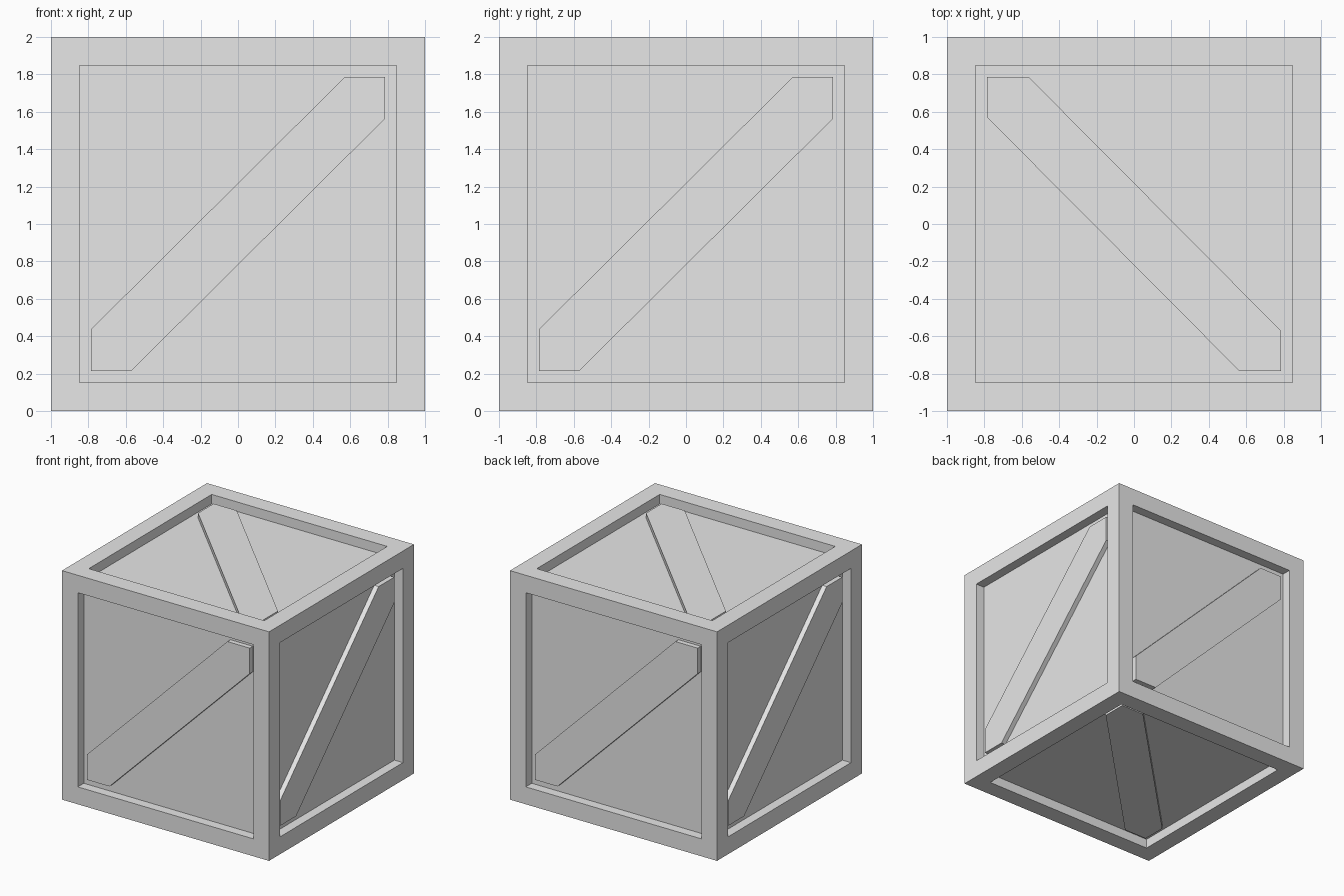
import bpy, bmesh
from mathutils import Vector

cube = bpy.data.objects.get("Cube")
if cube:
    bpy.data.objects.remove(cube)

OPEN = 0.785          # half width of each framed opening
PANEL_DEPTH = 0.083   # how far the panels sit behind the frame
BRACE_DEPTH = 0.04    # how far the brace fronts sit behind the frame
CENTRE = Vector((0, 0, 1))

grey = bpy.data.materials.new("plain grey")
grey.use_nodes = True
grey.diffuse_color = (0.8, 0.8, 0.8, 1)
grey.node_tree.nodes["Principled BSDF"].inputs["Base Color"].default_value = (0.8, 0.8, 0.8, 1)


def add_object(name, bm):
    bmesh.ops.recalc_face_normals(bm, faces=bm.faces)
    mesh = bpy.data.meshes.new(name)
    bm.to_mesh(mesh)
    bm.free()
    mesh.materials.append(grey)
    obj = bpy.data.objects.new(name, mesh)
    obj.location = CENTRE
    bpy.context.collection.objects.link(obj)
    return obj


# Crate body: a cube with a square recess in every side
bm = bmesh.new()
bmesh.ops.create_cube(bm, size=2)
panels = bm.faces[:]
bmesh.ops.inset_individual(bm, faces=panels, thickness=1 - OPEN)
bmesh.ops.inset_individual(bm, faces=panels, thickness=0, depth=-PANEL_DEPTH)
add_object("crate_body", bm)


# Diagonal brace: a plank trimmed to the corners of the opening
def add_brace(name, u, v):
    u, v = Vector(u), Vector(v)
    n = u.cross(v)
    a, b = 0.57, 0.562
    half = [(-OPEN, -b), (-OPEN, -OPEN), (-a, -OPEN)]
    outline = half + [(-p, -q) for p, q in half]
    bm = bmesh.new()
    back = bm.faces.new([bm.verts.new(u * p + v * q + n * (1 - PANEL_DEPTH))
                         for p, q in outline])
    front = bmesh.ops.extrude_face_region(bm, geom=[back], use_keep_orig=True)["geom"]
    bmesh.ops.translate(bm, vec=n * (PANEL_DEPTH - BRACE_DEPTH),
                        verts=[g for g in front if isinstance(g, bmesh.types.BMVert)])
    add_object(name, bm)


X, Y, Z = Vector((1, 0, 0)), Vector((0, 1, 0)), Vector((0, 0, 1))
for name, u, v in [("front_brace", X, Z), ("back_brace", -X, Z),
                   ("left_brace", Y, Z), ("right_brace", -Y, Z),
                   ("top_brace", -Y, X), ("bottom_brace", Y, X)]:
    add_brace(name, u, v)
